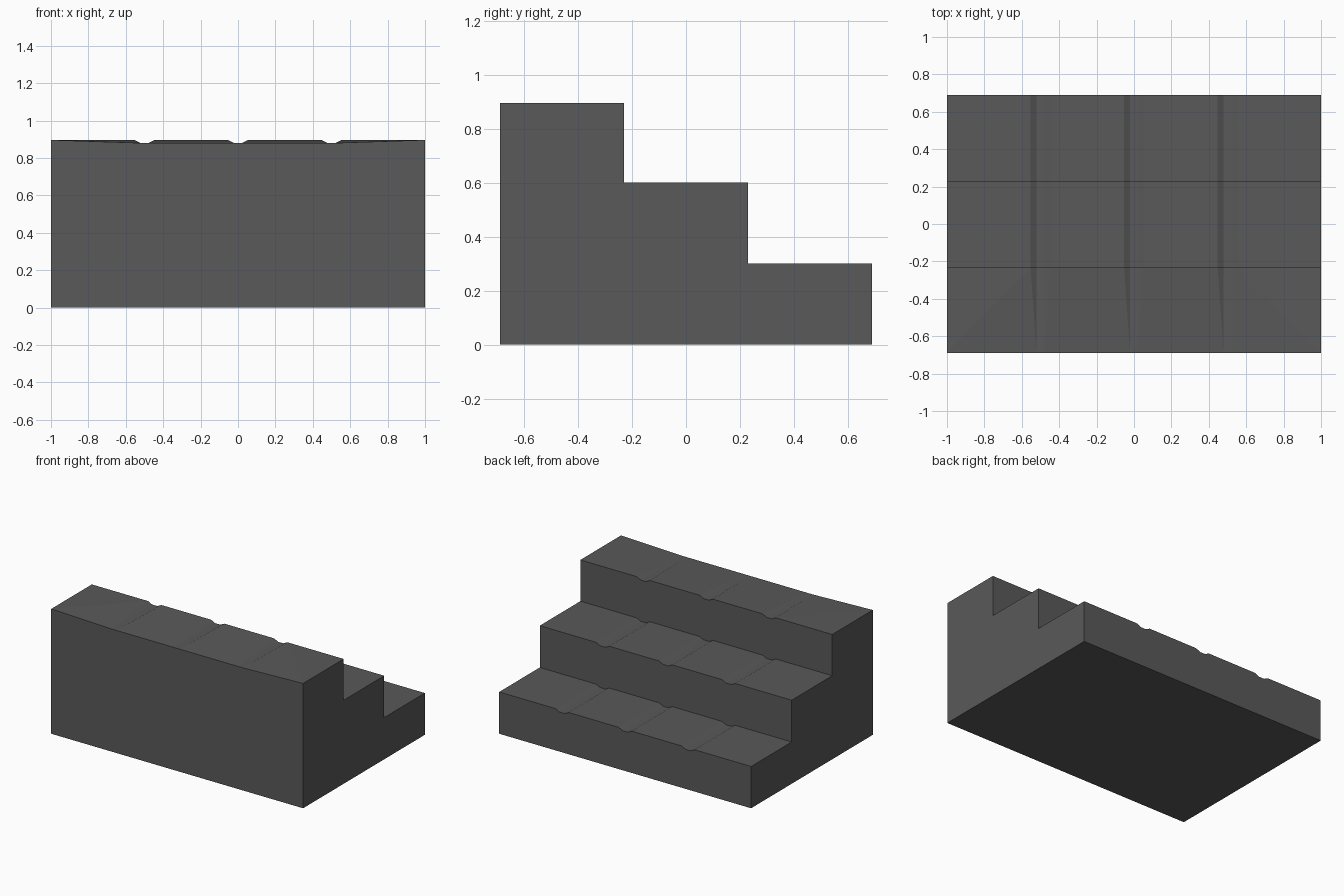
import bpy, bmesh

if "Cube" in bpy.data.objects:
    bpy.data.objects.remove(bpy.data.objects["Cube"])

W, D = 1.0, 0.69          # half width, half depth
TREAD, DIP = 0.23, 0.016  # inner riser position, groove depth
CENTERS = (-0.5, 0.0, 0.5)

mat = bpy.data.materials.new("dark grey stone")
mat.diffuse_color = (0.1, 0.1, 0.1, 1)
mat.use_nodes = True
mat.node_tree.nodes["Principled BSDF"].inputs["Base Color"].default_value = mat.diffuse_color


def profile(half, dips):
    """Points (x, dip) across the width; half = groove rim half-width."""
    pts = [(-W, 0.0)]
    for c in CENTERS:
        for dx, d in zip((-half, -0.021, 0.021, half), dips):
            pts.append((c + dx, d))
    return pts + [(W, 0.0)]


flat = profile(0.021, (0, 0, 0, 0))
notched = profile(0.053, (0, DIP, DIP, 0))
worn = profile(0.021, (DIP, DIP, DIP, DIP))

# rows run up the steps and down the tall face
rows = [(D, 0, flat), (D, 0.3, notched), (TREAD, 0.3, notched),
        (TREAD, 0.6, notched), (-TREAD, 0.6, notched),
        (-TREAD, 0.896, notched), (-D, 0.896, worn), (-D, 0, flat)]

bm = bmesh.new()
grid = [[bm.verts.new((x, y, z - d)) for x, d in prof] for y, z, prof in rows]
n = len(grid)
for i in range(n):
    a, b = grid[i], grid[(i + 1) % n]
    for j in range(len(a) - 1):
        bm.faces.new((a[j], a[j + 1], b[j + 1], b[j]))
# side walls
for k in (0, -1):
    bm.faces.new([r[k] for r in grid])
bmesh.ops.remove_doubles(bm, verts=bm.verts, dist=1e-4)
bmesh.ops.recalc_face_normals(bm, faces=bm.faces)
bmesh.ops.triangulate(bm, faces=bm.faces)

mesh = bpy.data.meshes.new("stone_steps")
bm.to_mesh(mesh)
bm.free()
mesh.materials.append(mat)
steps = bpy.data.objects.new("stone_steps", mesh)
bpy.context.collection.objects.link(steps)
